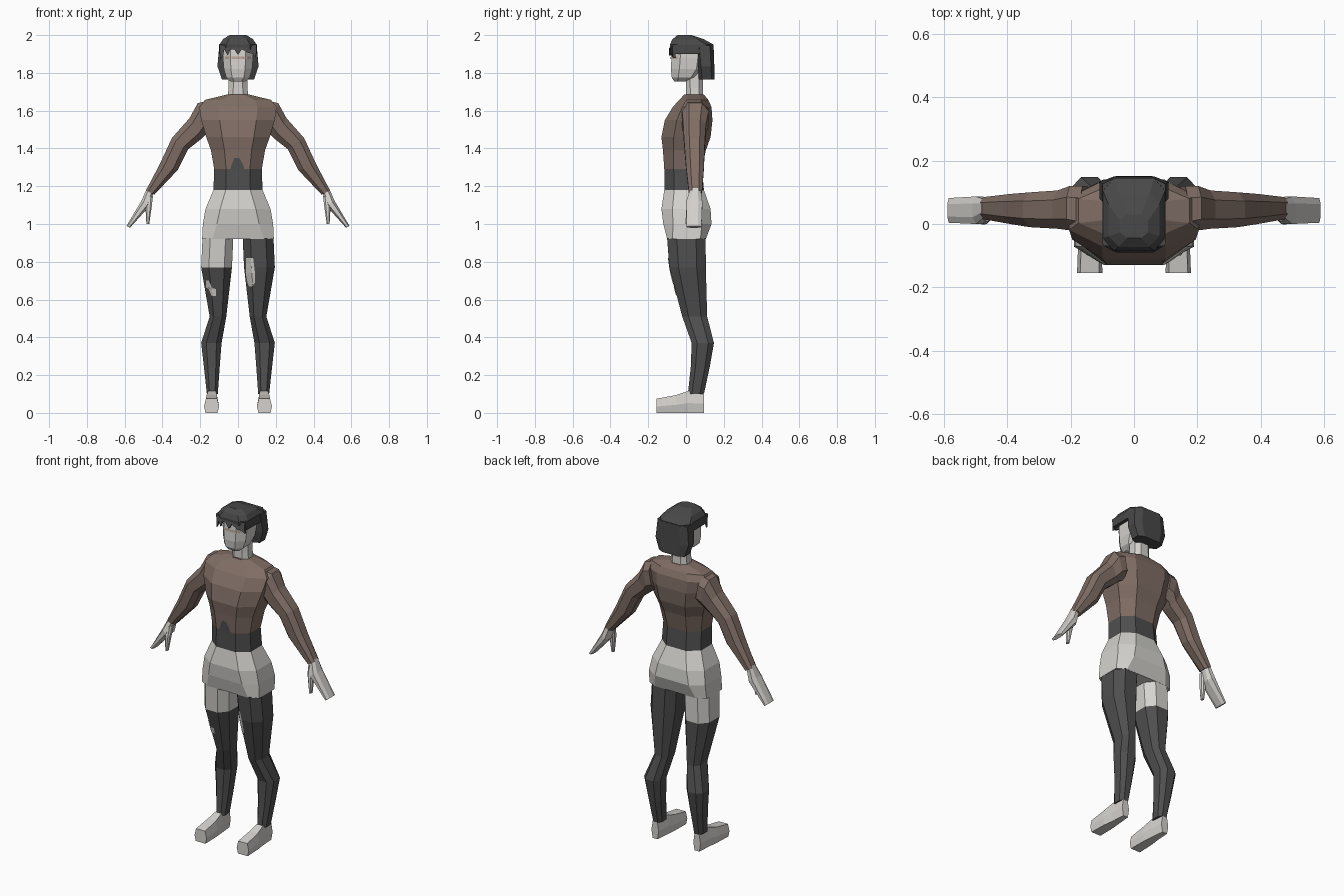
import bpy, bmesh
from mathutils import Vector
from mathutils.bvhtree import BVHTree


def material(name, rgb):
    m = bpy.data.materials.new(name)
    m.diffuse_color = (*rgb, 1)
    return m


BROWN = material("brown_knit", (0.215, 0.155, 0.130))
DARK = material("dark_cloth", (0.078, 0.078, 0.078))
HAIR = material("dark_hair", (0.065, 0.065, 0.066))
SKIN = material("pale_skin", (0.66, 0.64, 0.61))
SKIRT = material("light_cloth", (0.66, 0.65, 0.62))
TAN = material("tan_line", (0.50, 0.38, 0.30))


def make(name, verts, faces, mats, indices):
    me = bpy.data.meshes.new(name)
    me.from_pydata([tuple(v) for v in verts], [], faces)
    for m in mats:
        me.materials.append(m)
    for p, i in zip(me.polygons, indices):
        p.material_index = i
    bm = bmesh.new()
    bm.from_mesh(me)
    bmesh.ops.recalc_face_normals(bm, faces=bm.faces)
    bm.to_mesh(me)
    bm.free()
    ob = bpy.data.objects.new(name, me)
    bpy.context.collection.objects.link(ob)
    return ob


def loft(name, rings, mats, bands=None):
    """Closed skin over matching rings; bands holds a material index per band."""
    n, r = len(rings[0]), len(rings)
    bands = bands or [0] * (r - 1)
    faces, idx = [], []
    for i in range(r - 1):
        for j in range(n):
            k = (j + 1) % n
            faces.append((i * n + j, i * n + k, (i + 1) * n + k, (i + 1) * n + j))
            idx.append(bands[i])
    faces += [tuple(range(n))[::-1], tuple(range((r - 1) * n, r * n))]
    idx += [bands[0], bands[-1]]
    return make(name, [v for ring in rings for v in ring], faces, mats, idx)


def octagon(a, b, y0, y1, k=0.5, s=1):
    """Chamfered section between points a and b (x, z) and depths y0 to y1."""
    a, b = Vector((a[0] * s, 0, a[1])), Vector((b[0] * s, 0, b[1]))
    c, u = (a + b) / 2, (a - b) / 2
    cy, hy = (y0 + y1) / 2, (y1 - y0) / 2
    uv = [(1, -k), (1, k), (k, 1), (-k, 1), (-1, k), (-1, -k), (-k, -1), (k, -1)]
    return [c + u * p + Vector((0, cy + hy * q, 0)) for p, q in uv]


def level(z, h, y0, y1, k=0.5):
    return octagon((h, z), (-h, z), y0, y1, k)


def patch(name, target, rows, mat, cols=6):
    """Thin painted plate laid on the front of target; rows are (z, left, right)."""
    me = target.data
    tree = BVHTree.FromPolygons([v.co for v in me.vertices],
                                [tuple(p.vertices) for p in me.polygons])
    verts, faces = [], []
    for z, x0, x1 in rows:
        for c in range(cols + 1):
            x = x0 + (x1 - x0) * c / cols
            hit = tree.ray_cast(Vector((x, -1, z)), Vector((0, 1, 0)))[0]
            verts.append(Vector((x, (hit.y if hit else 0) - 0.004, z)))
    w = cols + 1
    for i in range(len(rows) - 1):
        for c in range(cols):
            faces.append((i * w + c, i * w + c + 1, (i + 1) * w + c + 1, (i + 1) * w + c))
    ob = make(name, verts, faces, [mat], [0] * len(faces))
    if ob.data.polygons[0].normal.y > 0:
        ob.data.flip_normals()
    return ob


# Torso: skirt, waistband and sweater
torso = loft("torso", [
    level(0.92, 0.19, -0.10, 0.105, 0.72),
    level(1.00, 0.186, -0.12, 0.135, 0.6),
    level(1.08, 0.172, -0.13, 0.13, 0.55),
    level(1.18, 0.13, -0.115, 0.095),
    level(1.29, 0.126, -0.115, 0.085),
    level(1.39, 0.143, -0.122, 0.105),
    level(1.46, 0.168, -0.13, 0.13),
    level(1.55, 0.195, -0.112, 0.14),
    level(1.62, 0.205, -0.07, 0.135),
    level(1.657, 0.175, -0.035, 0.118),
    level(1.685, 0.06, -0.01, 0.095),
], [SKIRT, DARK, BROWN], [0, 0, 0, 1, 2, 2, 2, 2, 2, 2])
patch("belly_notch", torso, [(1.285, -0.04, 0.035), (1.31, -0.035, 0.028),
                             (1.335, -0.025, 0.015), (1.35, -0.02, 0.005)], DARK)

# Limbs, built once per side
legs = {}
for s, side in ((1, "left"), (-1, "right")):
    leg_rows = [(0.925, 0.188, 0.025, -0.10, 0.104), (0.77, 0.195, 0.032, -0.088, 0.105),
                (0.51, 0.150, 0.062, -0.02, 0.112), (0.37, 0.195, 0.087, 0.03, 0.148),
                (0.24, 0.180, 0.097, 0.025, 0.125), (0.10, 0.165, 0.107, 0.01, 0.095)]
    legs[side] = loft(side + "_leg",
                      [octagon((o, z), (i, z), y0, y1, 0.5, s) for z, o, i, y0, y1 in leg_rows],
                      [DARK, SKIRT], [0 if s > 0 else 1, 0, 0, 0, 0])

    # Shoe-shaped foot, skinned from heel to toe
    foot = []
    for y, x0, x1, h in ((0.095, 0.115, 0.163, 0.11), (0.01, 0.107, 0.168, 0.115),
                         (-0.05, 0.102, 0.176, 0.095), (-0.155, 0.100, 0.180, 0.075)):
        foot.append([(s * x, y, z) for x, z in (
            (x0 + 0.008, 0), (x1 - 0.008, 0), (x1, h * 0.45),
            (x1 - 0.01, h), (x0 + 0.01, h), (x0, h * 0.45))])
    loft(side + "_foot", foot, [SKIN])

    # Sleeve, palm with fingers, and thumb: outer point, inner point, depths
    parts = {
        "_arm": (BROWN, [((0.17, 1.65), (0.14, 1.49), -0.03, 0.12),
                         ((0.213, 1.64), (0.175, 1.47), -0.02, 0.12),
                         ((0.257, 1.56), (0.195, 1.45), -0.015, 0.106),
                         ((0.35, 1.455), (0.265, 1.395), -0.01, 0.10),
                         ((0.415, 1.315), (0.32, 1.285), 0.0, 0.095),
                         ((0.487, 1.178), (0.443, 1.155), 0.015, 0.085)]),
        "_hand": (SKIN, [((0.482, 1.19), (0.448, 1.165), 0.022, 0.078),
                         ((0.51, 1.125), (0.468, 1.095), 0.0, 0.087),
                         ((0.59, 0.99), (0.572, 0.98), 0.004, 0.082)]),
        "_thumb": (SKIN, [((0.495, 1.13), (0.45, 1.15), 0.01, 0.045),
                          ((0.49, 1.09), (0.457, 1.09), 0.0, 0.033),
                          ((0.485, 1.0), (0.47, 1.0), -0.002, 0.02)]),
    }
    for part, (mat, rows) in parts.items():
        loft(side + part, [octagon(*row, 0.5, s) for row in rows], [mat])

    # Side lock of hair over the temple
    loft(side + "_side_hair", [octagon((0.1, z), (0.078, z), y0, 0.075, 0.8, s)
                               for z, y0 in ((1.95, -0.07), (1.90, -0.062))], [HAIR])

# Bare patches on the leggings
patch("left_leg_patch", legs["left"], [(0.67, 0.058, 0.075), (0.69, 0.05, 0.09),
                                       (0.74, 0.041, 0.09), (0.82, 0.042, 0.08)], SKIN)
patch("right_leg_patch", legs["right"], [(0.62, -0.14, -0.117), (0.655, -0.155, -0.117),
                                         (0.665, -0.17, -0.14), (0.70, -0.17, -0.155)], SKIN)

# Neck and face
loft("neck", [level(1.66, 0.056, 0.0, 0.092), level(1.72, 0.05, 0.0, 0.09),
              level(1.81, 0.05, 0.0, 0.09)], [SKIN])
head = loft("head", [level(1.755, 0.04, -0.062, 0.0), level(1.775, 0.062, -0.075, 0.06),
                     level(1.82, 0.075, -0.08, 0.10), level(1.88, 0.08, -0.077, 0.11),
                     level(1.95, 0.08, -0.072, 0.11)], [SKIN])
patch("brow_line", head, [(1.874, -0.07, 0.07), (1.888, -0.07, 0.07)], TAN)

# Hair: crown, bob at the back and jagged fringe
loft("hair_crown", [level(1.925, 0.099, -0.083, 0.145, 0.65),
                    level(1.95, 0.098, -0.085, 0.145, 0.65),
                    level(1.978, 0.08, -0.072, 0.095, 0.6),
                    level(2.0, 0.045, -0.045, 0.03)], [HAIR])
loft("hair_bob", [level(1.945, 0.099, 0.05, 0.146, 0.6), level(1.835, 0.109, 0.062, 0.15, 0.6),
                  level(1.765, 0.085, 0.068, 0.152, 0.6)], [HAIR])
fringe = [(-0.092, 1.945), (-0.095, 1.87), (-0.078, 1.895), (-0.072, 1.925), (-0.055, 1.893),
          (-0.04, 1.93), (-0.02, 1.925), (0.0, 1.895), (0.02, 1.925), (0.06, 1.905),
          (0.078, 1.90), (0.094, 1.88), (0.092, 1.945)]
loft("hair_fringe", [[(x, y + 0.6 * max(0, abs(x) - 0.06), z) for x, z in fringe]
                     for y in (-0.09, -0.076)], [HAIR])
